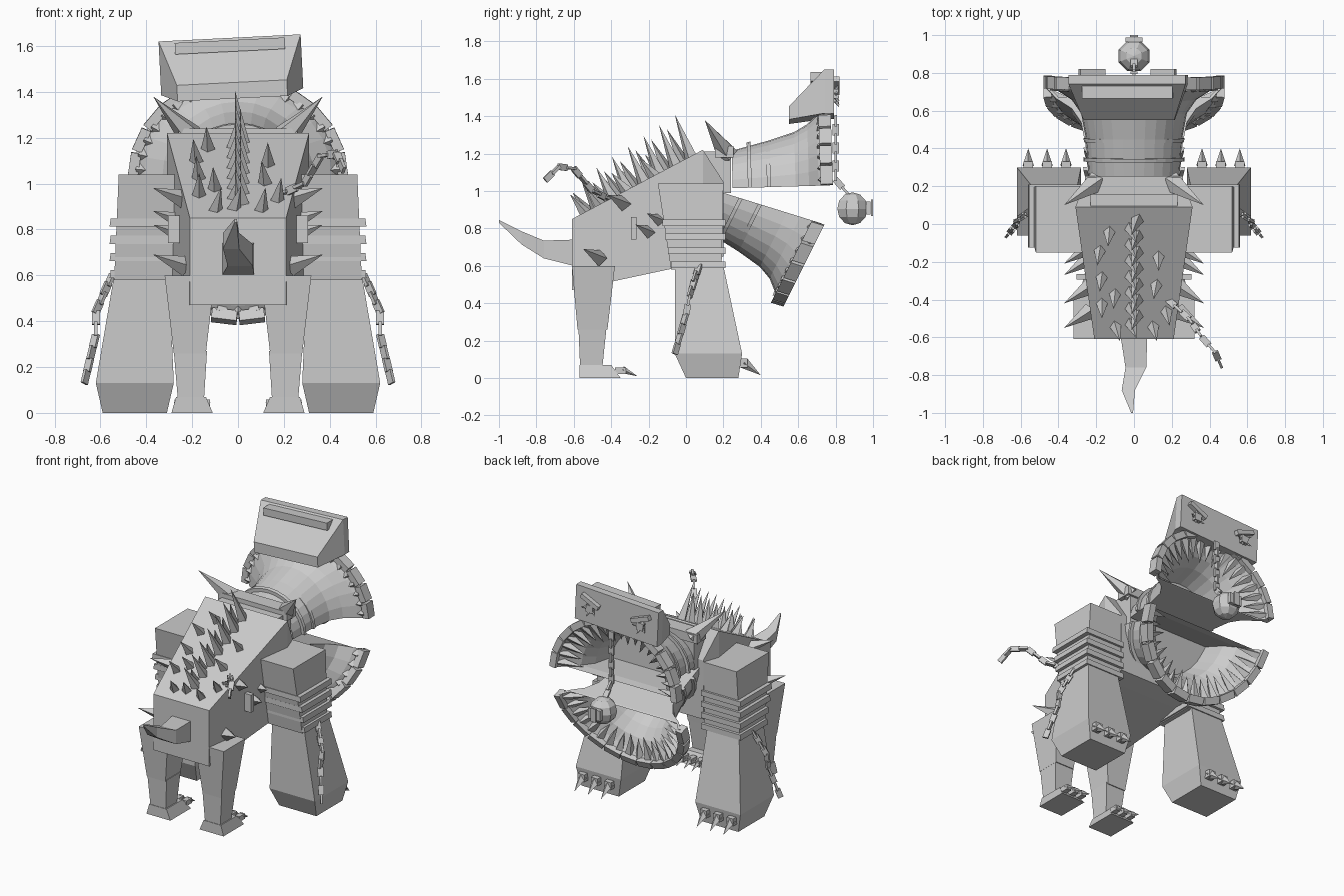
import bpy, bmesh, math, random
from mathutils import Vector, Matrix

random.seed(4)
start_cube = bpy.data.objects.get("Cube")
if start_cube:
    bpy.data.objects.remove(start_cube, do_unlink=True)

grey = bpy.data.materials.new("stone_grey")
grey.use_nodes = True
tone = (0.6, 0.6, 0.6, 1)
grey.diffuse_color = tone
grey.node_tree.nodes["Principled BSDF"].inputs["Base Color"].default_value = tone


def finish(bm, name):
    bmesh.ops.recalc_face_normals(bm, faces=bm.faces)
    mesh = bpy.data.meshes.new(name)
    bm.to_mesh(mesh)
    bm.free()
    mesh.materials.append(grey)
    obj = bpy.data.objects.new(name, mesh)
    bpy.context.collection.objects.link(obj)
    return obj


def loft(bm, rings, front_cap=True, open_last=False):
    """Skin a row of closed rings; the last edge of each ring is its flat side."""
    rows = [[bm.verts.new(p) for p in ring] for ring in rings]
    count = len(rows[0])
    for r, (a, b) in enumerate(zip(rows, rows[1:])):
        for i in range(count):
            if open_last and i == count - 1 and r == len(rows) - 2:
                continue
            j = (i + 1) % count
            bm.faces.new((a[i], a[j], b[j], b[i]))
    bm.faces.new(rows[0])
    if front_cap:
        bm.faces.new(rows[-1])


def level(z, x0, x1, y0, y1, side=1):
    """Horizontal rectangle at a height."""
    return [Vector((side * x, y, z)) for x, y in ((x0, y0), (x1, y0), (x1, y1), (x0, y1))]


def slice_y(y, half, z0, z1, cx=0):
    """Upright rectangle at a depth."""
    return [Vector((cx + x, y, z)) for x, z in ((-half, z0), (half, z0), (half, z1), (-half, z1))]


def box(bm, center, size, rot=Matrix()):
    m = Matrix.Translation(center) @ rot.to_4x4() @ Matrix.Diagonal((*size, 1))
    bmesh.ops.create_cube(bm, size=1, matrix=m)


def spike(bm, base, tip, radius, sides=4):
    base, tip = Vector(base), Vector(tip)
    axis = tip - base
    m = Matrix.Translation((base + tip) / 2) @ axis.to_track_quat('Z', 'Y').to_matrix().to_4x4()
    bmesh.ops.create_cone(bm, cap_ends=True, segments=sides, radius1=radius,
                          radius2=0, depth=axis.length, matrix=m)


def chain(name, path, step=0.05):
    bm = bmesh.new()
    path = [Vector(p) for p in path]
    turn = 0
    for a, b in zip(path, path[1:]):
        links = max(1, round((b - a).length / step))
        rot = (b - a).to_track_quat('Z', 'Y').to_matrix()
        for i in range(links):
            twist = rot @ Matrix.Rotation(turn * math.pi / 2, 3, 'Z')
            box(bm, a.lerp(b, (i + 0.5) / links), (0.035, 0.014, step * 1.2), twist)
            turn += 1
    finish(bm, name)


# Body and collar
bm = bmesh.new()
loft(bm, [slice_y(-0.61, 0.21, 0.47, 0.85), slice_y(0.09, 0.31, 0.62, 1.22),
          slice_y(0.2, 0.27, 0.65, 1.05)])
finish(bm, "body")
bm = bmesh.new()
box(bm, (0, 0.16, 1.1), (0.46, 0.16, 0.22))
box(bm, (0, 0.205, 1.21), (0.52, 0.1, 0.06))
finish(bm, "collar")

# Tail
bm = bmesh.new()
loft(bm, [slice_y(-0.6, 0.07, 0.6, 0.74), slice_y(-0.76, 0.055, 0.64, 0.735, 0.01),
          slice_y(-0.88, 0.035, 0.715, 0.785, -0.03), slice_y(-1, 0.005, 0.83, 0.845, -0.01)])
finish(bm, "tail")

# Legs
for side, label in ((1, "left"), (-1, "right")):
    bm = bmesh.new()
    loft(bm, [level(1.04, 0.27, 0.52, -0.15, 0.2, side), level(0.58, 0.27, 0.54, -0.08, 0.19, side)])
    for i in range(4):
        z = 0.83 - 0.075 * i
        back = -0.125 + 0.015 * i
        loft(bm, [level(z + 0.018, 0.26, 0.555, back, 0.21, side),
                  level(z - 0.018, 0.26, 0.56, back, 0.21, side)])
    finish(bm, label + "_arm_upper")

    bm = bmesh.new()
    loft(bm, [level(0.6, 0.3, 0.54, -0.06, 0.2, side), level(0.13, 0.28, 0.62, -0.06, 0.3, side),
              level(0, 0.31, 0.59, 0, 0.28, side)])
    finish(bm, label + "_arm_lower")

    bm = bmesh.new()
    for x in (0.36, 0.46, 0.56):
        box(bm, (side * x, 0.3, 0.08), (0.05, 0.06, 0.05))
        spike(bm, (side * x, 0.31, 0.08), (side * x, 0.4, 0.015), 0.03)
    for x in (0.14, 0.2, 0.26):
        box(bm, (side * x, -0.35, 0.04), (0.035, 0.06, 0.035))
        spike(bm, (side * x, -0.34, 0.045), (side * x, -0.26, 0.01), 0.02)
    finish(bm, label + "_claws")

    bm = bmesh.new()
    loft(bm, [level(0.6, 0.1, 0.32, -0.61, -0.38, side), level(0.26, 0.14, 0.28, -0.58, -0.42, side)])
    loft(bm, [level(0.27, 0.135, 0.28, -0.575, -0.425, side), level(0.03, 0.15, 0.26, -0.565, -0.45, side)])
    loft(bm, [level(0.07, 0.14, 0.27, -0.57, -0.4, side), level(0, 0.11, 0.29, -0.57, -0.35, side)])
    finish(bm, label + "_hind_leg")

    chain(label + "_arm_chain", [(side * x, y, z) for x, y, z in
          ((0.55, 0.07, 0.6), (0.62, 0.02, 0.44), (0.62, 0, 0.34), (0.67, -0.06, 0.13))])

    # Collar horns and flank spikes
    bm = bmesh.new()
    spike(bm, (side * 0.2, 0.22, 1.2), (side * 0.37, 0.1, 1.38), 0.06, 5)
    finish(bm, label + "_horn")
    bm = bmesh.new()
    for y, z in ((-0.46, 0.64), (-0.18, 0.77), (-0.12, 0.83), (-0.33, 0.93)):
        spike(bm, (side * 0.23, y, z), (side * 0.37, y - 0.09, z + 0.05), 0.045)
    box(bm, (side * 0.27, -0.28, 0.8), (0.07, 0.03, 0.12))
    finish(bm, label + "_flank_spikes")


def back_height(y):
    return 0.85 + (y + 0.61) * 0.53


# Spine row and scattered back spikes
bm = bmesh.new()
for i in range(14):
    y = 0.03 - 0.042 * i
    x = 0.02 * (-1) ** i
    tall = 0.22 - 0.006 * i - 0.05 * (i % 2)
    spike(bm, (x, y, back_height(y) - 0.02), (-x * 0.7, y - 0.09, back_height(y) + tall), 0.036)
finish(bm, "spine_spikes")
bm = bmesh.new()
for x, y in ((-0.13, -0.03), (-0.18, -0.13), (0.13, -0.16), (-0.17, -0.27), (0.12, -0.31),
             (-0.17, -0.41), (-0.1, -0.53), (0.1, -0.53), (0.17, -0.45), (-0.1, -0.36)):
    spike(bm, (x, y, back_height(y) - 0.02),
          (x + random.uniform(-0.02, 0.03), y - 0.09, back_height(y) + 0.09), 0.035)
finish(bm, "back_spikes")
chain("back_chain", [(0.18, -0.4, 0.95), (0.29, -0.5, 1.0), (0.36, -0.6, 1.12),
                     (0.43, -0.68, 1.13), (0.46, -0.75, 1.06)])

# Jaws: half bells, given as distance, half width and height
BELL = ((0, 0.24, 0.2), (0.2, 0.255, 0.25), (0.33, 0.28, 0.29),
        (0.4, 0.33, 0.33), (0.45, 0.41, 0.38), (0.5, 0.46, 0.42))


def arc(place, d, wide, high, steps=14):
    angles = [math.pi * i / steps for i in range(steps + 1)]
    return [place @ Vector((wide * math.cos(a), d, high * math.sin(a))) for a in angles]


def jaw(name, origin, forward, up):
    place = Matrix.Translation(origin) @ Matrix(
        ((1, 0, 0), (0, forward[0], up[0]), (0, forward[1], up[1]))).to_4x4()
    bm = bmesh.new()
    loft(bm, [arc(place, *s) for s in BELL], front_cap=False, open_last=True)
    shell = finish(bm, name)
    solid = shell.modifiers.new("Thickness", 'SOLIDIFY')
    solid.thickness = 0.015
    # Raised bands
    bm = bmesh.new()
    for d, grow in ((0.08, 0.022), (0.18, 0.02)):
        loft(bm, [arc(place, d, 0.245 + grow, 0.22 + grow), arc(place, d + 0.02, 0.247 + grow, 0.225 + grow)])
    finish(bm, name + "_bands")
    # Rim blocks and teeth
    rim, teeth = bmesh.new(), bmesh.new()
    for i in range(12):
        a = math.pi * (i + 0.5) / 12
        c, s = math.cos(a), math.sin(a)
        tangent = Vector((-0.46 * s, 0, 0.42 * c)) * 0.12
        out = Vector((c, 0, s)) * 0.022
        mid = Vector((0.455 * c, 0.495, 0.415 * s))
        rings = []
        for depth in (-0.035, 0.03):
            m = mid + Vector((0, depth, 0))
            rings.append([place @ p for p in (m - tangent - out, m + tangent - out,
                                              m + tangent + out, m - tangent + out)])
        loft(rim, rings)
    for i in range(19):
        a = math.pi * (i + 0.5) / 19
        c, s = math.cos(a), math.sin(a)
        reach = 0.64 + 0.06 * (i % 2)
        spike(teeth, place @ Vector((0.44 * c, 0.48, 0.4 * s)),
              place @ Vector((0.44 * c * reach, 0.44, 0.4 * s * reach)), 0.032)
    finish(rim, name + "_rim")
    finish(teeth, name + "_teeth")


jaw("upper_jaw", (0, 0.25, 1.015), (1.02, 0.03), (-0.03, 1))
jaw("lower_jaw", (0, 0.2, 0.99), (1.03, -0.32), (-0.5, -1.0))

# Head crest, with a slight roll
bm = bmesh.new()
loft(bm, [slice_y(0.55, 0.24, 1.37, 1.44), slice_y(0.74, 0.31, 1.4, 1.635), slice_y(0.79, 0.31, 1.4, 1.635)])
box(bm, (0, 0.7, 1.6), (0.48, 0.07, 0.05))
for side in (1, -1):
    # Eyes with brows and lashes
    eye = Vector((side * 0.19, 0.79, 1.51))
    box(bm, eye + Vector((0, 0.01, 0.05)), (0.14, 0.04, 0.03), Matrix.Rotation(side * -0.4, 3, 'Y'))
    box(bm, eye, (0.05, 0.05, 0.05))
    for k in range(5):
        a = k * math.tau / 5
        spike(bm, eye, eye + Vector((0.06 * math.cos(a), 0.03, 0.06 * math.sin(a))), 0.018)
roll = Matrix.Translation((-0.03, 0, 1.5)) @ Matrix.Rotation(-0.05, 4, 'Y') @ Matrix.Translation((0, 0, -1.5))
bmesh.ops.transform(bm, matrix=roll, verts=bm.verts)
finish(bm, "head_crest")

# Hanging lure
chain("lure_chain", [(0, 0.8, 1.4), (0, 0.8, 1.06), (0, 0.87, 0.98)])
bm = bmesh.new()
ball = Matrix.Translation((0, 0.89, 0.905))
bmesh.ops.create_uvsphere(bm, u_segments=8, v_segments=6, radius=0.088,
                          matrix=ball @ Matrix.Rotation(math.pi / 8, 4, 'Z'))
box(bm, (0, 0.975, 0.91), (0.09, 0.025, 0.07))
box(bm, (0, 0.995, 0.91), (0.04, 0.01, 0.09))
finish(bm, "lure_ball")
